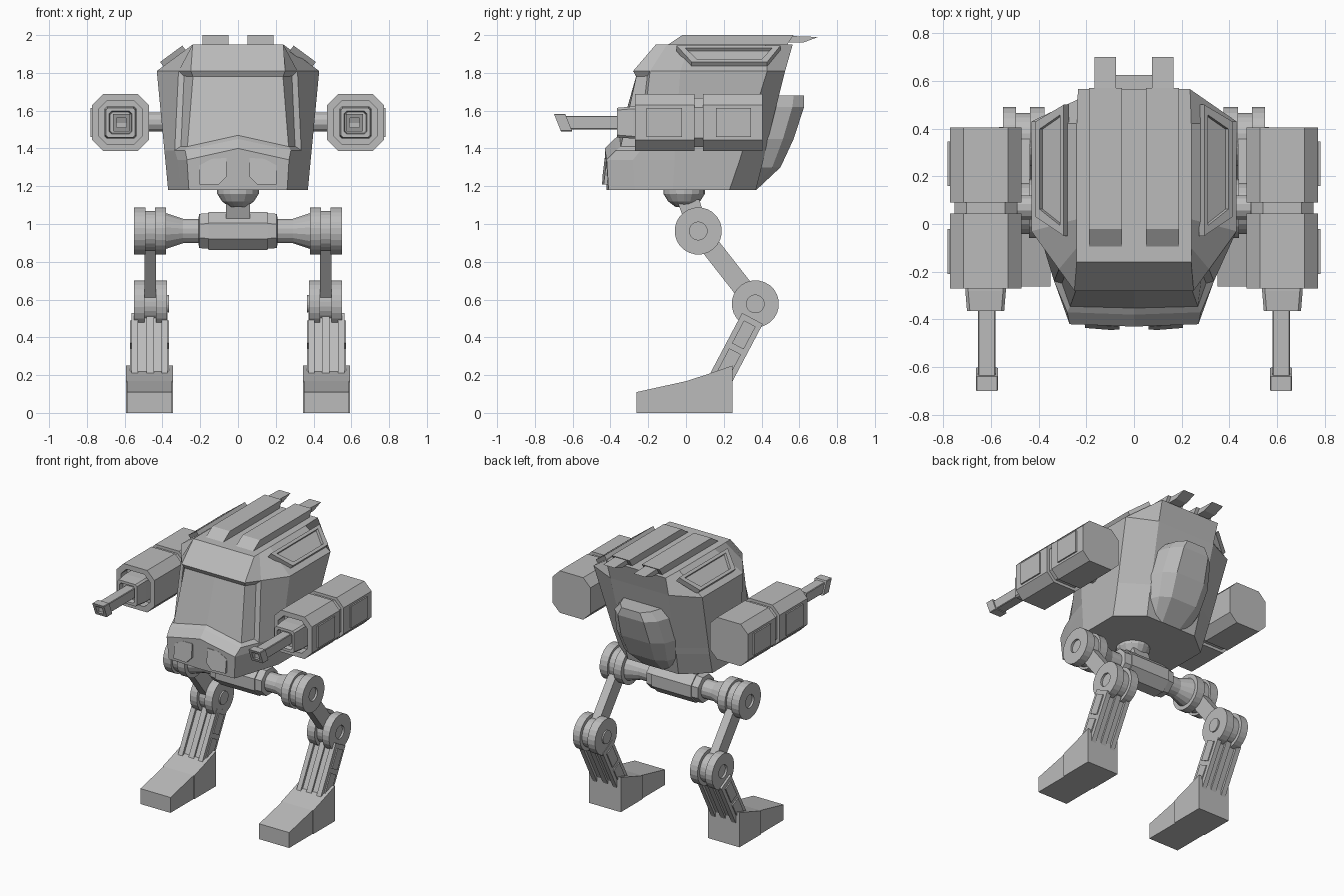
import bpy, bmesh, math
from mathutils import Vector

if "Cube" in bpy.data.objects:
    bpy.data.objects.remove(bpy.data.objects["Cube"])

grey = bpy.data.materials.new("hull_grey")
grey.diffuse_color = (0.5, 0.5, 0.5, 1)
grey.use_nodes = True
grey.node_tree.nodes["Principled BSDF"].inputs["Base Color"].default_value = grey.diffuse_color


def loft(name, rings, mirror=False, inset=None):
    """Skin a list of equal-length rings, cap both ends, optionally recess some faces."""
    bm = bmesh.new()
    vr = [[bm.verts.new(p) for p in r] for r in rings]
    n = len(rings[0])
    faces = []
    for a, b in zip(vr, vr[1:]):
        for i in range(n):
            j = (i + 1) % n
            faces.append(bm.faces.new((a[i], a[j], b[j], b[i])))
    bm.faces.new(vr[0])
    bm.faces.new(vr[-1])
    bmesh.ops.recalc_face_normals(bm, faces=bm.faces[:])
    if inset:
        bmesh.ops.inset_region(bm, faces=[faces[i] for i in inset],
                               thickness=0.025, depth=-0.022, use_even_offset=True)
    me = bpy.data.meshes.new(name)
    bm.to_mesh(me)
    bm.free()
    me.materials.append(grey)
    ob = bpy.data.objects.new(name, me)
    bpy.context.collection.objects.link(ob)
    if mirror:
        m = ob.modifiers.new("mirror", 'MIRROR')
        m.use_axis[0] = True
    return ob


def prism_x(name, pts, x0, x1, mirror=True):
    """Side profile (y, z) extruded along x."""
    return loft(name, [[(x, y, z) for y, z in pts] for x in (x0, x1)], mirror)


def lathe_x(name, profile, y, z, sides=24, mirror=True):
    """Turned part about an x axis, profile of (x, radius)."""
    ang = [2 * math.pi * (i + 0.5) / sides for i in range(sides)]
    return loft(name, [[(x, y + r * math.cos(a), z + r * math.sin(a)) for a in ang]
                       for x, r in profile], mirror)


def strut(name, x0, x1, p, q, w, off=0.0, t0=0.0, t1=1.0):
    """Bar in the y-z plane between p and q, half width w, shifted sideways by off."""
    p, q = Vector(p), Vector(q)
    d = (q - p).normalized()
    n = Vector((-d.y, d.x))
    a, b = p.lerp(q, t0) + n * off, p.lerp(q, t1) + n * off
    return prism_x(name, [a - n * w, a + n * w, b + n * w, b - n * w], x0, x1)


def octagon(cx, cz, h, c, y):
    k = h - c
    return [(cx + u, y, cz + v) for u, v in
            ((h, k), (k, h), (-k, h), (-h, k), (-h, -k), (-k, -h), (k, -h), (h, -k))]


# ---- cockpit hull: z, centre rise, then (x, y) from front corner round to back corner
levels = [
    (1.18, 0.0, (.26, -.41), (.305, -.27), (.37, -.07), (.37, .23), (.20, .37)),
    (1.34, .06, (.27, -.42), (.32, -.28), (.385, -.06), (.385, .285), (.21, .41)),
    (1.39, .06, (.28, -.37), (.335, -.24), (.39, -.06), (.39, .30), (.21, .42)),
    (1.81, 0.0, (.25, -.28), (.315, -.19), (.43, -.03), (.43, .43), (.23, .525)),
    (1.95, 0.0, (.24, -.16), (.24, -.10), (.24, .02), (.24, .42), (.235, .565)),
]
rings = []
for z, rise, *pts in levels:
    nose = -0.01 if rise or z < 1.2 else 0.0
    half = [(x, y, z) for x, y in pts]
    rings.append([(0, pts[0][1] + nose, z + rise)] + half
                 + [(-x, y, zz) for x, y, zz in reversed(half)])
loft("cockpit_hull", rings, inset=[22, 23, 31, 32])

# raised nose panels
panel = [(.06, 1.25), (.10, 1.21), (.205, 1.21), (.205, 1.31), (.14, 1.345), (.06, 1.35)]
loft("nose_panel", [[(x, y + 0.08 * x + 0.12 * (z - 1.21), z) for x, z in panel]
                    for y in (-.40, -.452)], True)

# rear engine hump
hump = [(1.18, .12, .30, .372), (1.30, .17, .37, .50), (1.45, .19, .40, .57),
        (1.62, .17, .44, .625), (1.68, .12, .46, .625)]
loft("engine_hump", [[(-w - .04, yi, z), (-w, (yi + 2 * yo) / 3, z), (-w * .6, yo, z),
                      (w * .6, yo, z), (w, (yi + 2 * yo) / 3, z), (w + .04, yi, z)]
                     for z, w, yi, yo in hump])

# roof rails and their tail fins
prism_x("roof_rail", [(-.11, 1.94), (-.02, 2.0), (.57, 2.0), (.53, 1.94)], .05, .188)
prism_x("tail_fin", [(.48, 1.96), (.62, 1.96), (.70, 1.99), (.56, 1.995)], .075, .165)

# recessed vents lying on the sloped shoulders
vent = [(.18, .03), (.80, -.05), (.80, .50), (.18, .43)]


def vent_ring(scale, lift):
    out = []
    for t, y in vent:
        t, y = .49 + (t - .49) * scale, .23 + (y - .23) * (scale + .12 * (scale < 1))
        out.append((.43 - .19 * t + .59 * lift, y, 1.81 + .14 * t + .805 * lift))
    return out


loft("shoulder_vent", [vent_ring(1, -.01), vent_ring(1, .028),
                       vent_ring(.72, .028), vent_ring(.72, .006)], True)

# ---- side gun pods
GX, GZ = .622, 1.537
pod = [(.405, .15), (.09, .15), (.09, .13), (.045, .13), (.045, .15),
       (-.27, .15), (-.27, .115), (-.2, .115)]
loft("gun_pod", [octagon(GX, GZ, h, h * .38, y) for y, h in pod], True)
loft("gun_collar", [octagon(GX, GZ, h, .012, y) for y, h in
                    ((-.19, .085), (-.28, .085), (-.365, .078), (-.365, .06), (-.33, .055))], True)
loft("gun_barrel", [octagon(GX - .005, GZ, .036, .004, y) for y in (-.3, -.65)], True)
loft("gun_muzzle", [[(x, y + .4 * (1.585 - z), z) for x, _, z in octagon(GX - .005, GZ, h, .004, 0)]
                    for y, h in ((-.64, .046), (-.70, .046), (-.70, .026), (-.67, .026))], True)
for i, (y0, y1) in enumerate(((-.21, -.02), (.16, .345))):
    prism_x(f"pod_panel_{i + 1}", [(y0, 1.46), (y1, 1.46), (y1, 1.615), (y0, 1.615)], .76, .782)
lathe_x("gun_pylon", [(.36, .052), (.49, .052)], .07, 1.54, 12)

# ---- neck joint
ang = [2 * math.pi * i / 16 for i in range(16)]
loft("neck_ball", [[(r * math.cos(a), -.01 + r * math.sin(a), z) for a in ang]
                   for z, r in ((1.2, .11), (1.16, .11), (1.12, .085), (1.09, .045))])
prism_x("neck_post", [(-.05, 1.13), (.07, 1.13), (.12, .97), (.01, .97)], -.063, .063, False)

# ---- pelvis axle
HIP, KNEE = (.065, .963), (.367, .577)
lathe_x("pelvis", [(x * s, r) for s, x, r in ((-1, .21, .07), (-1, .205, .098), (-1, .155, .102),
        (-1, .155, .11), (1, .155, .11), (1, .155, .102), (1, .205, .098), (1, .21, .07))],
        *HIP, 8, False)
lathe_x("axle", [(.19, .066), (.29, .066), (.39, .10)], *HIP, 16)

# ---- legs
lathe_x("hip_joint", [(.38, .125), (.44, .125), (.44, .108), (.49, .108), (.49, .125),
                      (.55, .125), (.55, .047), (.535, .047)], *HIP)
strut("upper_leg", .435, .495, HIP, KNEE, .052)
lathe_x("knee_joint", [(.365, .047), (.375, .047), (.375, .125), (.435, .125), (.435, .10),
                       (.495, .10), (.495, .125), (.55, .125), (.55, .047), (.535, .047)], *KNEE)
SHIN = ((.352, .50), (.175, .165))
strut("shin_core", .40, .53, *SHIN, .045)
for i, (x0, x1) in enumerate(((.372, .405), (.53, .565))):
    strut(f"shin_rail_{i + 1}", x0, x1, *SHIN, .062)
strut("shin_ridge", .445, .485, *SHIN, .058)
for i, (t0, t1) in enumerate(((.08, .44), (.52, .88))):
    strut(f"shin_panel_{i + 1}", .365, .573, *SHIN, .035, 0, t0, t1)

# ---- feet
prism_x("toe", [(-.262, 0), (-.262, .11), (0, .168), (0, 0)], .35, .588)
prism_x("heel", [(0, 0), (0, .168), (.10, .2), (.245, .25), (.245, 0)], .344, .594)
